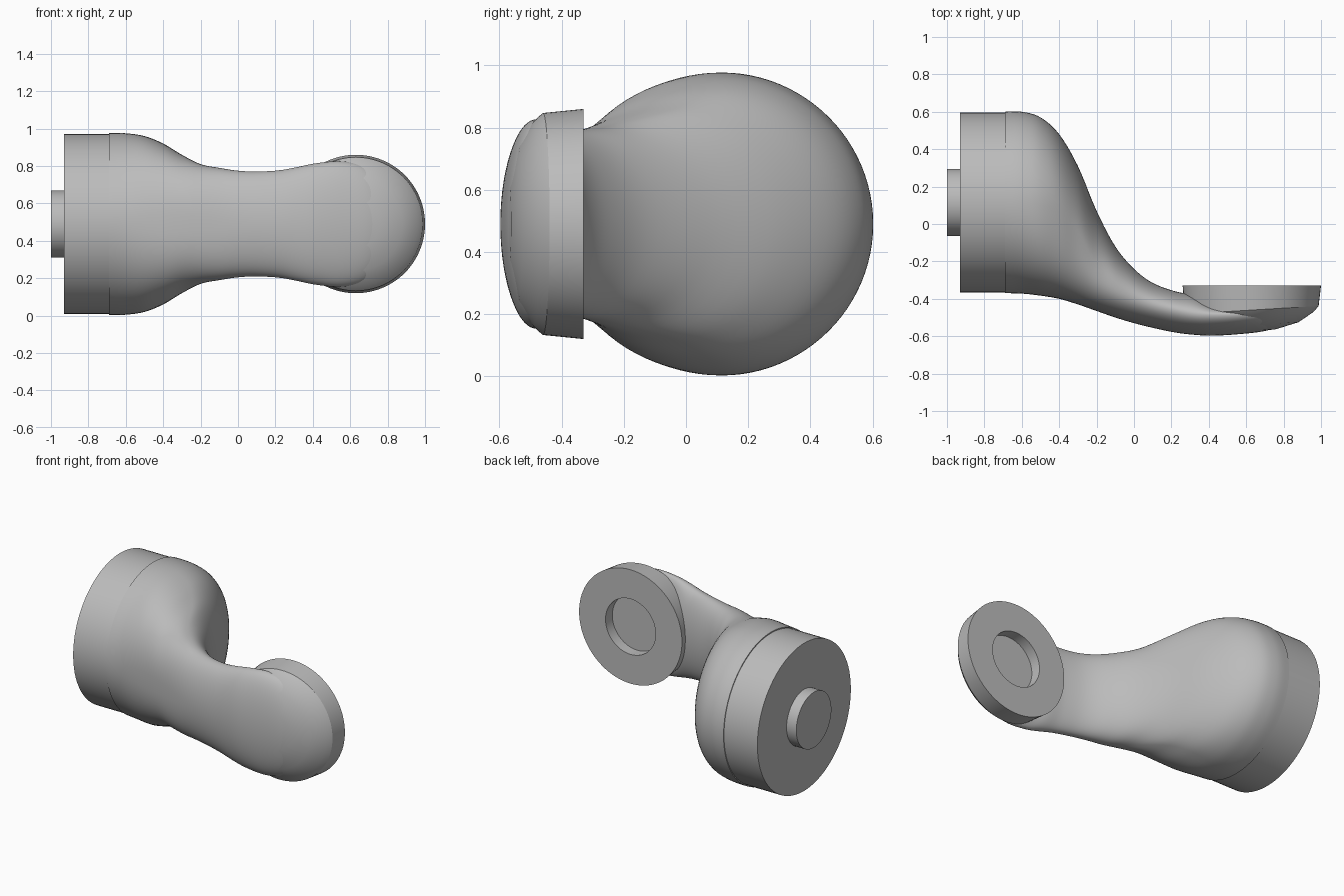
import bpy, bmesh, math
from mathutils import Vector

cube = bpy.data.objects.get("Cube")
if cube:
    bpy.data.objects.remove(cube, do_unlink=True)

SEG = 96
MID_Z = 0.49

grey = bpy.data.materials.new("satin grey")
grey.use_nodes = True
grey.diffuse_color = (0.5, 0.5, 0.5, 1)
grey.node_tree.nodes["Principled BSDF"].inputs["Base Color"].default_value = (0.5, 0.5, 0.5, 1)


def skin(name, rings, angle=30):
    """Join equal rings of points into a closed smooth-shaded skin."""
    bm = bmesh.new()
    loops = [[bm.verts.new(p) for p in ring] for ring in rings]
    for a, b in zip(loops, loops[1:]):
        for i in range(SEG):
            j = (i + 1) % SEG
            bm.faces.new((a[i], a[j], b[j], b[i]))
    bm.faces.new(loops[0])
    bm.faces.new(loops[-1])
    bmesh.ops.recalc_face_normals(bm, faces=bm.faces)
    mesh = bpy.data.meshes.new(name)
    bm.to_mesh(mesh)
    bm.free()
    mesh.materials.append(grey)
    obj = bpy.data.objects.new(name, mesh)
    bpy.context.collection.objects.link(obj)
    bpy.ops.object.select_all(action='DESELECT')
    obj.select_set(True)
    bpy.context.view_layer.objects.active = obj
    bpy.ops.object.shade_smooth_by_angle(angle=math.radians(angle))
    return obj


def turn():
    return [2 * math.pi * i / SEG for i in range(SEG)]


def disc_ring(x, r):
    return [(x, 0.115 + r * math.cos(t), MID_Z + r * math.sin(t)) for t in turn()]


# Round joint flange and its stub shaft
skin("joint_flange", [disc_ring(-0.93, 0.48), disc_ring(-0.68, 0.48)])
skin("stub_shaft", [disc_ring(-1.0, 0.18), disc_ring(-0.92, 0.18)])


# Arm section: back edge, widest line, front edge, half height, front squareness
def arm_ring(x, back, mid, front, half, square):
    ring = []
    for t in turn():
        c, s = math.cos(t), math.sin(t)
        e = 1 if c > 0 else 2 / square
        y = mid + (back - mid) * c if c > 0 else mid + (front - mid) * abs(c) ** e
        ring.append((x, y, MID_Z + half * math.copysign(abs(s) ** e, s)))
    return ring


sections = [Vector(s) for s in (
    (-0.69, 0.60, 0.115, -0.37, 0.487, 2),
    (-0.60, 0.60, 0.11, -0.372, 0.485, 2.1),
    (-0.50, 0.57, 0.10, -0.383, 0.47, 2.3),
    (-0.40, 0.48, 0.07, -0.40, 0.43, 2.5),
    (-0.30, 0.31, -0.04, -0.43, 0.37, 2.6),
    (-0.20, 0.07, -0.23, -0.465, 0.32, 2.5),
    (-0.10, -0.12, -0.33, -0.50, 0.30, 2.3),
    (0.00, -0.24, -0.39, -0.53, 0.285, 2.1),
    (0.10, -0.315, -0.43, -0.555, 0.28, 2),
    (0.22, -0.36, -0.46, -0.58, 0.287, 2),
    (0.32, -0.38, -0.48, -0.592, 0.305, 2),
    (0.42, -0.42, -0.485, -0.597, 0.325, 2),
    (0.56, -0.43, -0.482, -0.589, 0.335, 2),
    (0.70, -0.43, -0.47, -0.572, 0.30, 2),
    (0.82, -0.43, -0.46, -0.535, 0.18, 2))]
rings = []
STEPS = 5
last = len(sections) - 1
for k in range(last):
    p, q = sections[k], sections[k + 1]
    m = (q - sections[max(k - 1, 0)]) / 2
    n = (sections[min(k + 2, last)] - p) / 2
    for i in range(STEPS):
        u = i / STEPS
        v = 1 - u
        rings.append(arm_ring(*(p * (1 + 2 * u) * v * v + m * u * v * v
                                + q * (3 - 2 * u) * u * u - n * u * u * v)))
rings.append(arm_ring(*sections[last]))
skin("curved_arm", rings)


# Round end: recessed socket at the back, slightly tilted dome in front
def head_ring(r, y, tilt=0):
    return [(0.63 + r * math.cos(t), y + tilt * r * math.cos(t),
             MID_Z + r * math.sin(t)) for t in turn()]


TILT = 0.06
skin("socket_end", [
    head_ring(0.18, -0.40), head_ring(0.18, -0.33), head_ring(0.37, -0.33),
    head_ring(0.357, -0.46, TILT), head_ring(0.33, -0.49, TILT),
    head_ring(0.25, -0.54, TILT), head_ring(0.13, -0.57, TILT),
    head_ring(0.01, -0.578, TILT)])
